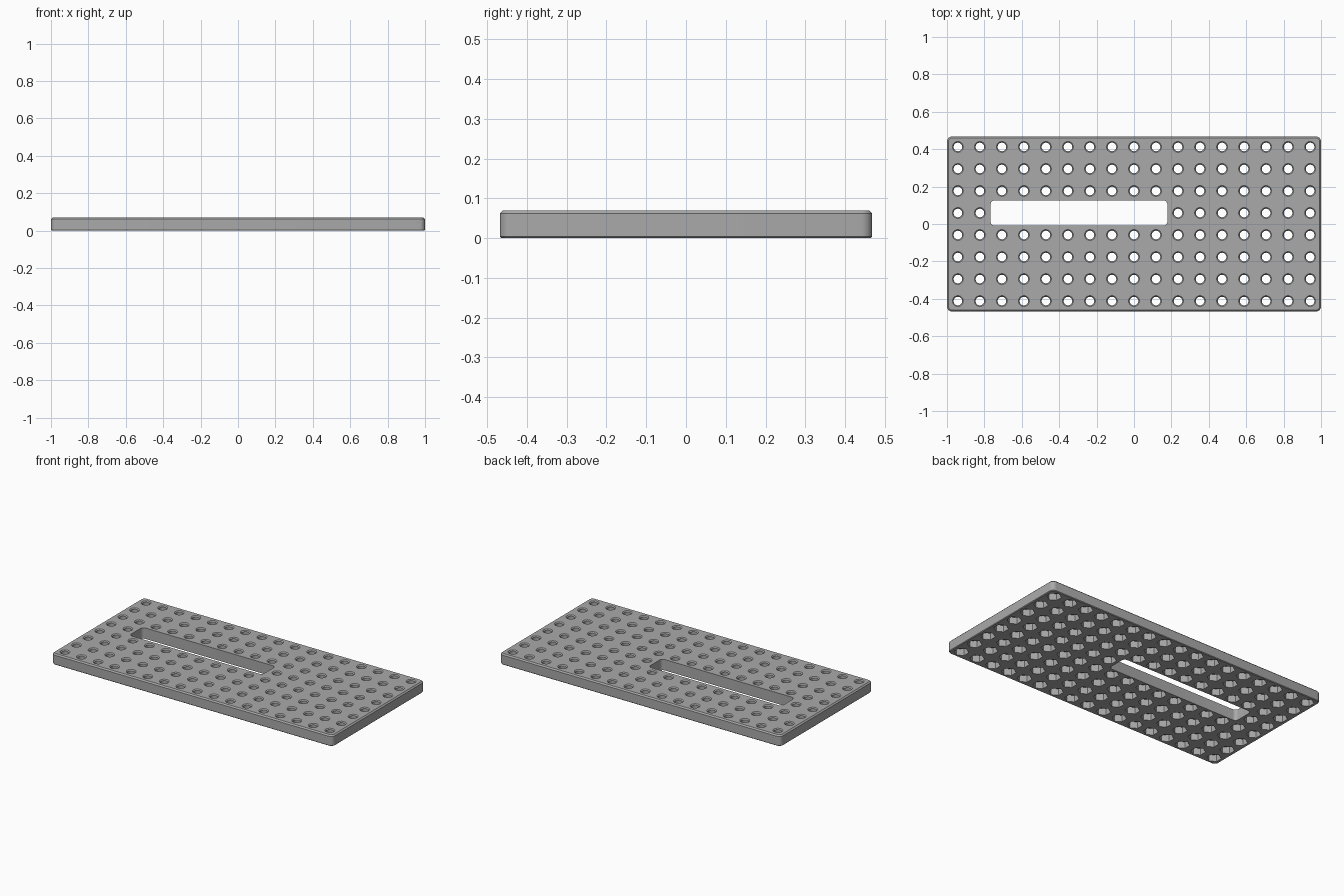
import bpy, bmesh
from math import sin, cos, pi, radians

if "Cube" in bpy.data.objects:
    bpy.data.objects.remove(bpy.data.objects["Cube"], do_unlink=True)

LENGTH, WIDTH, HEIGHT = 2.0, 0.937, 0.07
PITCH, COLS, ROWS = 0.1177, 17, 8

grey = bpy.data.materials.new("plate grey")
grey.use_nodes = True
colour = (0.4, 0.4, 0.4, 1)
grey.diffuse_color = colour
grey.node_tree.nodes["Principled BSDF"].inputs["Base Color"].default_value = colour


def rounded_rect(w, d, r, cx=0, cy=0, steps=6):
    """Counter-clockwise outline of a rectangle with round corners."""
    pts = []
    for q, (sx, sy) in enumerate([(1, 1), (-1, 1), (-1, -1), (1, -1)]):
        for i in range(steps + 1):
            a = (q + i / steps) * pi / 2
            pts.append((cx + sx * (w / 2 - r) + r * cos(a),
                        cy + sy * (d / 2 - r) + r * sin(a)))
    return pts


def polygon(cx, cy, r, sides, turn=0):
    return [(cx + r * cos(turn + 2 * pi * i / sides),
             cy + r * sin(turn + 2 * pi * i / sides)) for i in range(sides)]


def loft(bm, sections):
    """Closed solid through (z, outline) sections, listed bottom to top."""
    rings = [[bm.verts.new((x, y, z)) for x, y in pts] for z, pts in sections]
    bm.faces.new(rings[0][::-1])
    bm.faces.new(rings[-1])
    for low, high in zip(rings, rings[1:]):
        for i in range(len(low)):
            j = (i + 1) % len(low)
            bm.faces.new((low[i], low[j], high[j], high[i]))


def make_object(name, bm):
    mesh = bpy.data.meshes.new(name)
    bm.to_mesh(mesh)
    bm.free()
    mesh.materials.append(grey)
    obj = bpy.data.objects.new(name, mesh)
    bpy.context.collection.objects.link(obj)
    return obj


# Plate with chamfered rims and rounded corners
bm = bmesh.new()
loft(bm, [(z, rounded_rect(LENGTH - 2 * c, WIDTH - 2 * c, 0.028 - c))
          for z, c in [(0, 0.004), (0.004, 0), (HEIGHT - 0.008, 0), (HEIGHT, 0.008)]])
plate = make_object("perforated_plate", bm)

# Cutters: long slot, hexagonal pockets underneath, countersunk round holes
slot, pockets, holes = bmesh.new(), bmesh.new(), bmesh.new()
outline = rounded_rect(0.945, 0.136, 0.022, -2.5 * PITCH, 0.5 * PITCH)
loft(slot, [(-0.02, outline), (HEIGHT + 0.02, outline)])

for col in range(COLS):
    for row in range(ROWS):
        if row == 4 and 2 <= col <= 9:
            continue
        x = (col - (COLS - 1) / 2) * PITCH
        y = (row - (ROWS - 1) / 2) * PITCH
        hexagon = polygon(x, y, 0.043, 6, radians(30))
        loft(pockets, [(-0.02, hexagon), (0.042, hexagon)])
        loft(holes, [(z, polygon(x, y, r, 24)) for z, r in
                     [(0.03, 0.023), (HEIGHT - 0.006, 0.023),
                      (HEIGHT, 0.029), (HEIGHT + 0.02, 0.029)]])

cutters = [make_object("slot_cutter", slot),
           make_object("pocket_cutter", pockets),
           make_object("hole_cutter", holes)]

bpy.context.view_layer.objects.active = plate
for cutter in cutters:
    cutter.hide_render = True
    mod = plate.modifiers.new(cutter.name, "BOOLEAN")
    mod.operation, mod.solver, mod.object = "DIFFERENCE", "EXACT", cutter
    bpy.ops.object.modifier_apply(modifier=mod.name)
for cutter in cutters:
    bpy.data.objects.remove(cutter, do_unlink=True)

bpy.ops.object.select_all(action="DESELECT")
plate.select_set(True)
bpy.ops.object.shade_smooth_by_angle(angle=radians(30))
